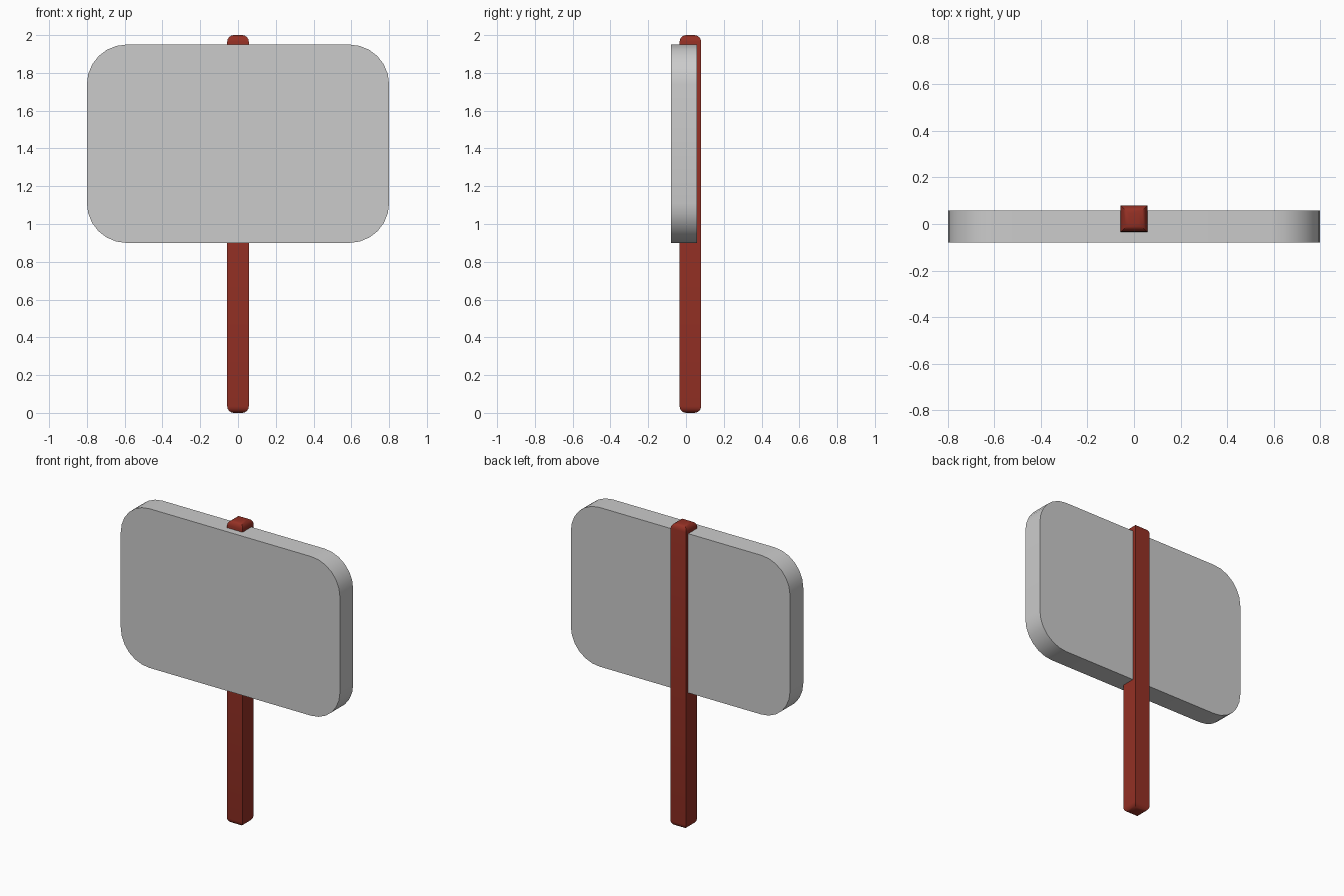
import bpy, bmesh
from mathutils import Vector

if "Cube" in bpy.data.objects:
    bpy.data.objects.remove(bpy.data.objects["Cube"])


def rounded_box(name, lo, hi, pick, radius, segments, angle):
    """Box between two corners; edges chosen by pick() are rounded."""
    lo, hi = Vector(lo), Vector(hi)
    bm = bmesh.new()
    bmesh.ops.create_cube(bm, size=1)
    for v in bm.verts:
        v.co = Vector((lo[i] + (v.co[i] + 0.5) * (hi[i] - lo[i]) for i in range(3)))
    edges = [e for e in bm.edges if pick((e.verts[1].co - e.verts[0].co).normalized())]
    bmesh.ops.bevel(bm, geom=edges, offset=radius, segments=segments,
                    profile=0.5, affect='EDGES')
    bmesh.ops.recalc_face_normals(bm, faces=bm.faces)
    mesh = bpy.data.meshes.new(name)
    bm.to_mesh(mesh)
    bm.free()
    obj = bpy.data.objects.new(name, mesh)
    bpy.context.collection.objects.link(obj)
    bpy.ops.object.select_all(action='DESELECT')
    bpy.context.view_layer.objects.active = obj
    obj.select_set(True)
    bpy.ops.object.shade_smooth_by_angle(angle=angle)
    return obj


# Sign board: the four corners seen from the front are rounded
rounded_box("sign_board", (-0.8, -0.08, 0.9), (0.8, 0.058, 1.95),
            lambda d: abs(d.y) > 0.9, 0.21, 6, 0.6)

# Post: square section with sharp sides and rounded ends
post = rounded_box("post", (-0.057, -0.034, 0), (0.057, 0.08, 2),
                   lambda d: abs(d.z) < 0.1, 0.035, 4, 0.6)
red = bpy.data.materials.new("red_paint")
red.diffuse_color = (0.3, 0.03, 0.018, 1)
red.use_nodes = True
red.node_tree.nodes["Principled BSDF"].inputs["Base Color"].default_value = red.diffuse_color
post.data.materials.append(red)
